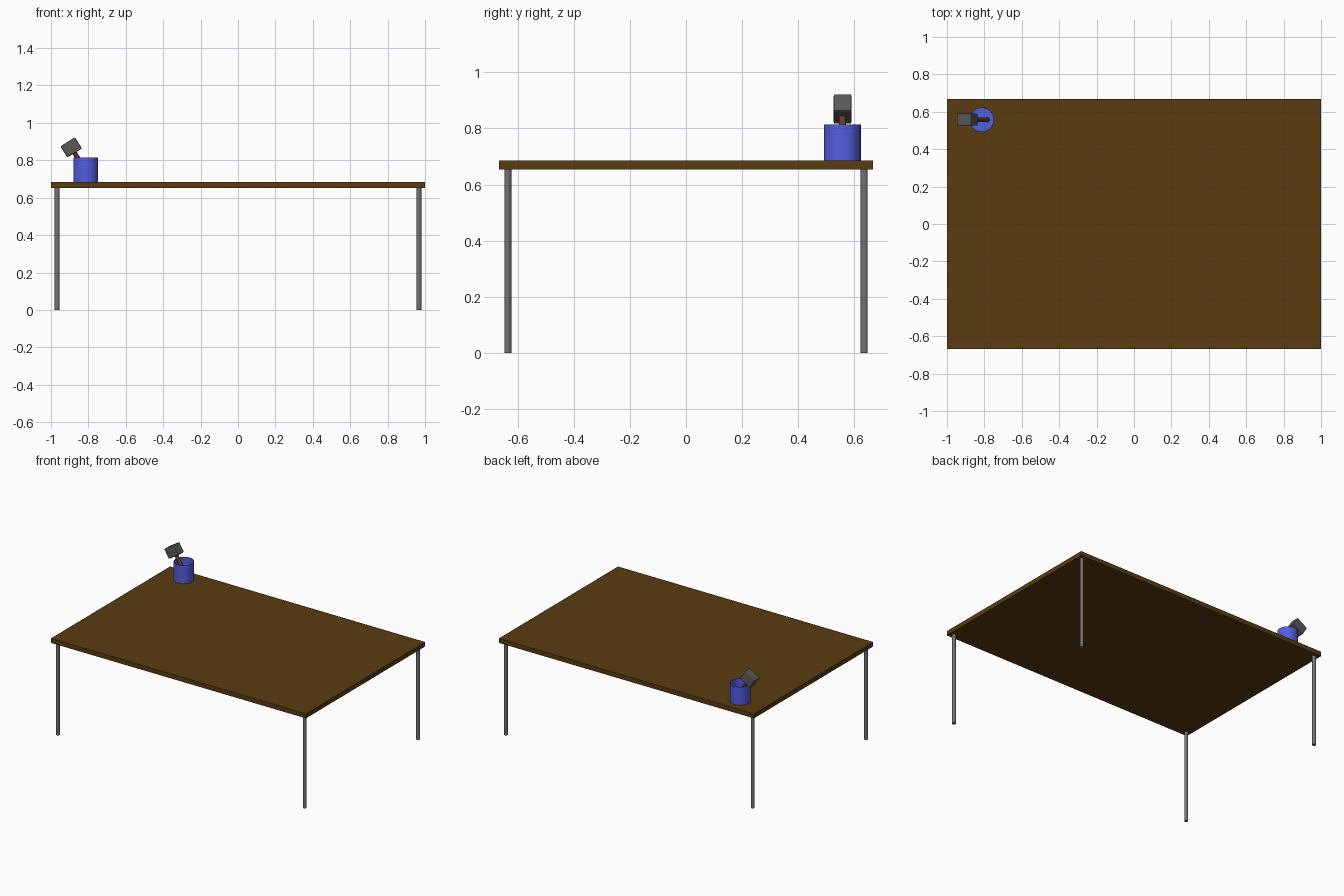
import bpy, bmesh, math
from mathutils import Vector

if "Cube" in bpy.data.objects:
    bpy.data.objects.remove(bpy.data.objects["Cube"])


def material(name, rgb):
    m = bpy.data.materials.new(name)
    m.diffuse_color = (*rgb, 1)
    m.use_nodes = True
    m.node_tree.nodes["Principled BSDF"].inputs["Base Color"].default_value = m.diffuse_color
    return m


def box(name, size, loc, mat, bevel=0.0, rot=(0, 0, 0)):
    bpy.ops.mesh.primitive_cube_add(size=1, location=loc, rotation=rot)
    o = bpy.context.object
    o.name = name
    o.scale = size
    bpy.ops.object.transform_apply(location=False, rotation=False, scale=True)
    o.data.materials.append(mat)
    if bevel:
        b = o.modifiers.new("bevel", "BEVEL")
        b.width = bevel
        b.segments = 2
    return o


def rod(name, a, b, r, mat=None, sides=24):
    a, b = Vector(a), Vector(b)
    d = b - a
    bpy.ops.mesh.primitive_cylinder_add(
        vertices=sides, radius=r, depth=d.length, location=(a + b) / 2,
        rotation=d.to_track_quat('Z', 'Y').to_euler())
    o = bpy.context.object
    o.name = name
    if mat:
        o.data.materials.append(mat)
    bpy.ops.object.shade_smooth_by_angle()
    return o


wood = material("wood", (0.1, 0.045, 0.005))
blue = material("blue", (0.085, 0.11, 0.75))
iron = material("iron", (0.1, 0.1, 0.1))
handle_wood = material("handle_wood", (0.13, 0.045, 0.015))
steel = material("steel", (0.17, 0.17, 0.17))

# Table top and legs
TOP = 0.685
box("table_top", (2, 1.334, 0.032), (0, 0, TOP - 0.016), wood)
for sx, side in ((-1, "left"), (1, "right")):
    for sy, end in ((-1, "front"), (1, "back")):
        x, y = sx * 0.968, sy * 0.635
        rod(f"{end}_{side}_leg", (x, y, 0), (x, y, TOP - 0.032), 0.0125, steel)

# Open cup with a thin wall
bm = bmesh.new()
profile = [(0, 0), (0.066, 0), (0.066, 0.129), (0.063, 0.129), (0.063, 0.004), (0, 0.004)]
verts = [bm.verts.new((r, 0, z)) for r, z in profile]
edges = [bm.edges.new(p) for p in zip(verts, verts[1:])]
bmesh.ops.spin(bm, geom=verts + edges, cent=(0, 0, 0), axis=(0, 0, 1),
               angle=2 * math.pi, steps=32)
bmesh.ops.remove_doubles(bm, verts=bm.verts, dist=1e-5)
bmesh.ops.recalc_face_normals(bm, faces=bm.faces)
mesh = bpy.data.meshes.new("cup")
bm.to_mesh(mesh)
bm.free()
cup = bpy.data.objects.new("cup", mesh)
cup.location = (-0.814, 0.557, TOP)
mesh.materials.append(blue)
bpy.context.collection.objects.link(cup)
bpy.ops.object.select_all(action='DESELECT')
cup.select_set(True)
bpy.context.view_layer.objects.active = cup
bpy.ops.object.shade_smooth_by_angle()

# Mallet leaning in the cup
tilt = math.radians(32)
head = Vector((-0.892, 0.558, 0.869))
down = Vector((math.sin(tilt), 0, -math.cos(tilt)))
box("mallet_head", (0.092, 0.064, 0.071), head, iron, 0.006, (0, -tilt, 0))
rod("mallet_handle", head, head + down * 0.206, 0.0125, handle_wood)
